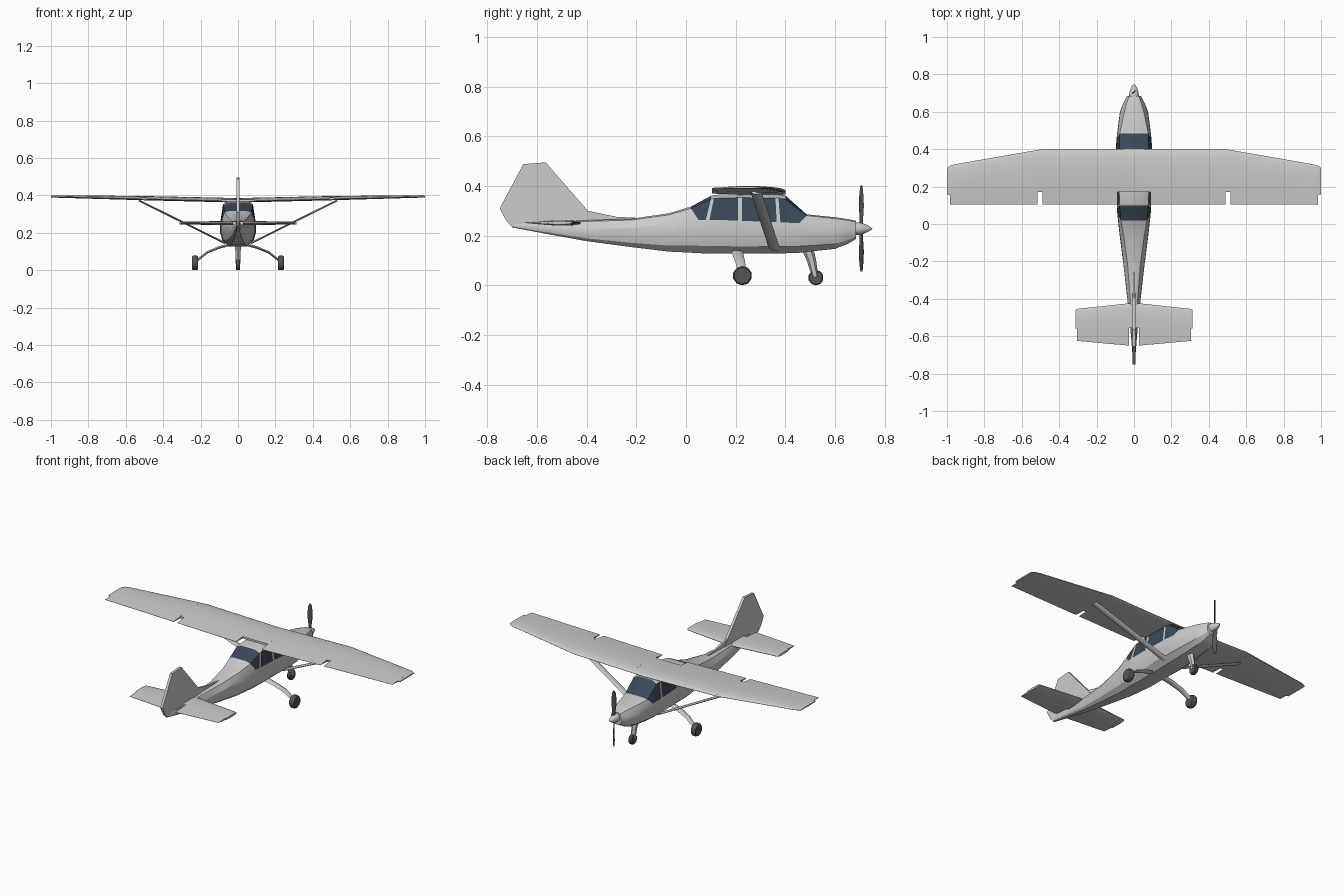
import bpy, bmesh, math
from mathutils import Vector

if "Cube" in bpy.data.objects:
    bpy.data.objects.remove(bpy.data.objects["Cube"])


def material(name, rgb):
    m = bpy.data.materials.new(name)
    m.diffuse_color = (*rgb, 1)
    m.use_nodes = True
    m.node_tree.nodes["Principled BSDF"].inputs["Base Color"].default_value = m.diffuse_color
    return m


GLASS = material("glass", (0.04, 0.065, 0.10))
DARK = material("dark_rubber", (0.09, 0.09, 0.09))
GREY = material("paint", (0.6, 0.6, 0.6))


def finish(name, bm, mats=(), angle=30, mirror=False):
    bmesh.ops.recalc_face_normals(bm, faces=bm.faces)
    me = bpy.data.meshes.new(name)
    bm.to_mesh(me)
    bm.free()
    ob = bpy.data.objects.new(name, me)
    bpy.context.collection.objects.link(ob)
    for m in mats:
        me.materials.append(m)
    if angle:
        me.shade_smooth()
        me.set_sharp_from_angle(angle=math.radians(angle))
    if mirror:
        mod = ob.modifiers.new("mirror", 'MIRROR')
        mod.use_mirror_merge = False
    return ob


def loft(rings, cap_start=True, cap_end=True, glass=lambda i, j: False):
    bm = bmesh.new()
    vs = [[bm.verts.new(p) for p in r] for r in rings]
    n = len(vs[0])
    for i in range(len(vs) - 1):
        for j in range(n):
            k = (j + 1) % n
            f = bm.faces.new((vs[i][j], vs[i][k], vs[i + 1][k], vs[i + 1][j]))
            f.material_index = int(glass(i, j))
    if cap_start:
        bm.faces.new(vs[0])
    if cap_end:
        bm.faces.new(vs[-1])
    return bm


# Fuselage: y low, y top, z bottom, z belt, z top, half width belt, half width roof
stations = [
    (-.70, -.70, .233, .243, .252, .008, .005),
    (-.55, -.55, .205, .236, .256, .020, .012),
    (-.40, -.40, .178, .228, .262, .035, .020),
    (-.22, -.22, .154, .232, .268, .055, .034),
    (-.07, -.07, .136, .245, .290, .074, .054),
    (.05, .02, .130, .264, .317, .087, .070),
    (.08, .10, .128, .264, .360, .090, .078),
    (.095, .112, .128, .264, .364, .090, .078),
    (.21, .21, .128, .261, .368, .093, .080),
    (.225, .225, .128, .260, .368, .093, .080),
    (.365, .36, .128, .254, .368, .095, .080),
    (.38, .372, .128, .254, .367, .095, .080),
    (.395, .40, .129, .253, .362, .095, .079),
    (.455, .485, .131, .250, .286, .092, .076),
    (.60, .60, .147, .236, .274, .074, .052),
    (.65, .65, .166, .232, .267, .054, .038),
    (.685, .685, .187, .226, .260, .036, .026),
]
rings = []
for yb, yt, zb, zm, zt, w, wr in stations:
    h = zm - zb
    half = [(.5 * w, yb, zb), (.87 * w, yb, zb + .22 * h), (1.02 * w, yb, zb + .6 * h),
            (w, yb, zm), (wr, yt, zt - .14 * (zt - zm)), (.6 * wr, yt, zt)]
    rings.append(half + [(-x, y, z) for x, y, z in reversed(half)])


def is_glass(i, j):
    side = j in (3, 7) and i in (5, 7, 9, 11, 12)
    return side or (j in (4, 5, 6) and i in (5, 12))


finish("fuselage", loft(rings, glass=is_glass), (GREY, GLASS), 28)


# Wing and tailplane share an airfoil loft; each section may be cut short at the back
def foil(name, sections, lower, steps=12):
    rings = []
    for x, cut, te, le, z, th in sections:
        up, low = [], []
        for k in range(steps + 1):
            s = (1 - math.cos(math.pi * k / steps / 2)) * (le - cut) / (le - te)
            d = th * 5 * (.2969 * math.sqrt(s) - .126 * s - .3516 * s**2
                          + .2843 * s**3 - .1015 * s**4)
            y = le - s * (le - te)
            up.append((x, y, z + d + .0005))
            if k:
                low.append((x, y, z - lower * d - .0005))
        rings.append(up[::-1] + low)
    return finish(name, loft(rings, cap_start=False), angle=35, mirror=True)


def wing_z(x):
    return .368 + .024 * x


plan = [(0, .172, .40, .034), (.087, .172, .40, .034), (.087, .105, .40, .034),
        (.49, .105, .40, .032), (.49, .172, .40, .032), (.515, .172, .396, .032),
        (.515, .105, .396, .032), (.96, .105, .319, .018), (.985, .105, .311, .015),
        (.985, .155, .311, .015), (1.0, .158, .30, .010)]
foil("wing", [(x, c, .105, le, wing_z(x), th) for x, c, le, th in plan], .35)

tail = [(0, -.555, -.65, -.424, .022), (.027, -.555, -.65, -.424, .022),
        (.027, -.65, -.65, -.424, .022), (.305, -.625, -.625, -.454, .014),
        (.305, -.56, -.625, -.454, .014), (.312, -.56, -.625, -.458, .012)]
foil("tailplane", [(x, c, te, le, .252, th) for x, c, te, le, th in tail], 1)


# Fin with dorsal fillet: flat profiles in the side plane
def plate(name, outline, half):
    return finish(name, loft([[(s * half, y, z) for y, z in outline] for s in (-1, 1)]), angle=0)


plate("fin", [(-.70, .235), (-.725, .262), (-.75, .31), (-.655, .488), (-.565, .495),
              (-.395, .30), (-.36, .25)], .008)
plate("dorsal_fin", [(-.42, .25), (-.42, .308), (-.395, .30), (-.28, .276), (-.18, .271),
                     (-.18, .25)], .006)


# Streamlined bars: (centre, half chord vector, half thickness) per section
def bar(name, secs, mats=(), mirror=False):
    rings = []
    for i, (p, c, t) in enumerate(secs):
        p, c = Vector(p), Vector(c)
        a, b = secs[max(i - 1, 0)][0], secs[min(i + 1, len(secs) - 1)][0]
        n = (Vector(b) - Vector(a)).cross(c).normalized() * t
        rings.append([p + c, p + c * .5 + n, p - c * .5 + n, p - c, p - c * .5 - n, p + c * .5 - n])
    return finish(name, loft(rings), mats, 35, mirror)


bar("wing_strut", [((.07, .357, .145), (0, .022, 0), .005),
                   ((.53, .283, .373), (0, .022, 0), .005)], mirror=True)
bar("main_leg", [((.04, .205, .138), (0, .024, 0), .007), ((.10, .21, .122), (0, .022, 0), .007),
                 ((.165, .218, .095), (0, .020, 0), .006), ((.222, .227, .050), (0, .015, 0), .006)],
    mirror=True)
bar("nose_leg", [((0, .49, .145), (0, .024, 0), .019), ((0, .505, .10), (0, .019, 0), .014),
                 ((0, .52, .035), (0, .013, 0), .013)])


# Wheels
def wheel(name, x, y, r, width, mirror=False):
    bm = bmesh.new()
    prof = [(-.5, .72), (-.5, .86), (-.3, 1), (.3, 1), (.5, .86), (.5, .72)]
    n = 10
    bm.free()
    rings = [[(x + u * width, y + r * k * math.sin(2 * math.pi * i / n),
               r * (1 - 0) + r * k * math.cos(2 * math.pi * i / n)) for i in range(n)]
             for u, k in prof]
    finish(name, loft(rings), (DARK,), 40, mirror)


wheel("main_wheel", .23, .227, .039, .032, True)
wheel("nose_wheel", 0, .523, .031, .024)

# Propeller blades and spinner
for s, label in ((1, "upper"), (-1, "lower")):
    secs = []
    for d, w, deg in ((.0, .007, 60), (.04, .009, 50), (.09, .0145, 44), (.13, .0135, 40),
                      (.16, .010, 36), (.173, .004, 34)):
        a = math.radians(deg)
        secs.append(((0, .706, .228 + s * d),
                     (s * w * math.cos(a), w * math.sin(a), 0), .003))
    bar("propeller_blade_" + label, secs, (DARK,))

rings = [[(r * math.cos(a * math.pi / 8), y, .228 + r * math.sin(a * math.pi / 8))
          for a in range(16)]
         for y, r in ((.68, .026), (.70, .025), (.72, .019), (.74, .009), (.75, .001))]
finish("spinner", loft(rings), angle=40)
